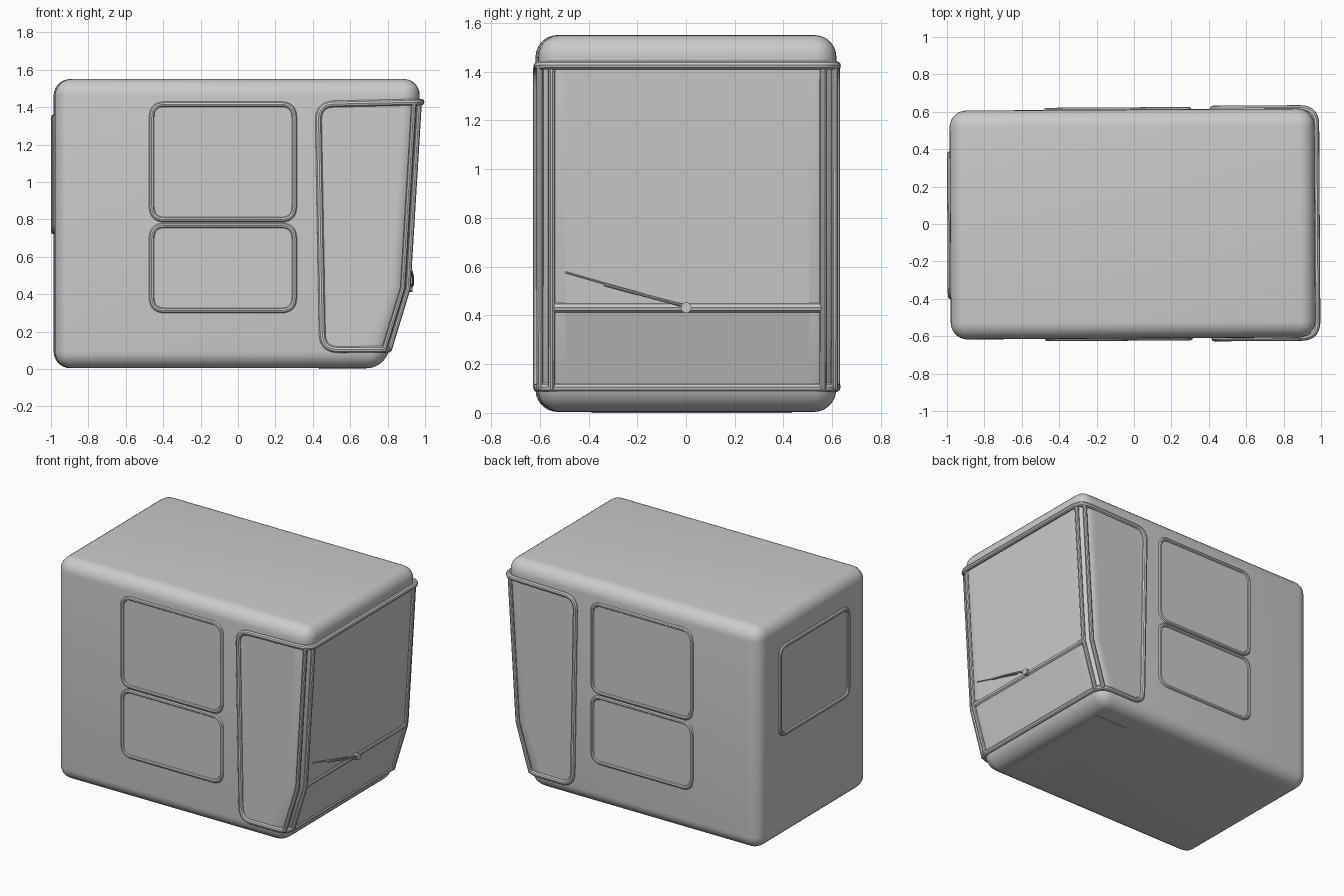
import bpy, bmesh
from mathutils import Vector, Matrix

if "Cube" in bpy.data.objects:
    bpy.data.objects.remove(bpy.data.objects["Cube"])

HALF = 0.612                                   # half width of the cab
FRONT = [(0.775, 0.004), (0.905, 0.43), (0.973, 1.55)]


def front_x(z):
    (x0, z0), (x1, z1) = FRONT[:2] if z < 0.43 else FRONT[1:]
    return x0 + (x1 - x0) * (z - z0) / (z1 - z0)


def add(name, mesh):
    ob = bpy.data.objects.new(name, mesh)
    bpy.context.collection.objects.link(ob)
    bpy.ops.object.select_all(action='DESELECT')
    bpy.context.view_layer.objects.active = ob
    ob.select_set(True)
    bpy.ops.object.shade_smooth_by_angle(angle=0.6)
    return ob


def rounded(points, r, steps=7):
    """Closed loop with every corner rounded off."""
    pts, out = [Vector(p) for p in points], []
    for i, p in enumerate(pts):
        a = p + (pts[i - 1] - p).normalized() * r
        b = p + (pts[(i + 1) % len(pts)] - p).normalized() * r
        for k in range(steps + 1):
            t = k / steps
            out.append(a * (1 - t) ** 2 + p * 2 * t * (1 - t) + b * t * t)
    return out


def tube(name, pts, radius, closed=False):
    cu = bpy.data.curves.new(name, 'CURVE')
    cu.dimensions = '3D'
    cu.bevel_depth = radius
    cu.bevel_resolution = 3
    cu.use_fill_caps = not closed
    sp = cu.splines.new('POLY')
    sp.points.add(len(pts) - 1)
    for q, p in zip(sp.points, pts):
        q.co = (*p, 1)
    sp.use_cyclic_u = closed
    tmp = bpy.data.objects.new(name, cu)
    mesh = bpy.data.meshes.new_from_object(tmp)
    bpy.data.objects.remove(tmp)
    return add(name, mesh)


def pane(name, pts, offset):
    bm = bmesh.new()
    off = Vector(offset)
    f = bm.faces.new([bm.verts.new(Vector(p) + off) for p in pts])
    f.normal_update()
    if f.normal.dot(off) < 0:
        f.normal_flip()
    mesh = bpy.data.meshes.new(name)
    bm.to_mesh(mesh)
    bm.free()
    return add(name, mesh)


# Cab shell: side profile pushed across the width, edges rounded
profile = [(-0.983, 0.004)] + FRONT + [(-0.983, 1.55)]
bm = bmesh.new()
face = bm.faces.new([bm.verts.new((x, -HALF, z)) for x, z in profile])
ext = bmesh.ops.extrude_face_region(bm, geom=[face])
bmesh.ops.translate(bm, vec=(0, 2 * HALF, 0),
                    verts=[v for v in ext['geom'] if isinstance(v, bmesh.types.BMVert)])
bmesh.ops.recalc_face_normals(bm, faces=bm.faces)
edges = [e for e in bm.edges if not all(abs(v.co.z - 0.43) < 1e-4 for v in e.verts)]
bmesh.ops.bevel(bm, geom=edges, offset=0.09, segments=7, profile=0.5,
                affect='EDGES', clamp_overlap=True)
mesh = bpy.data.meshes.new("cab_shell")
bm.to_mesh(mesh)
bm.free()
add("cab_shell", mesh)

# Side windows: two stacked frames per side
for s, side in ((-1, "right"), (1, "left")):
    y = s * (HALF - 0.003)
    for part, z0, z1 in (("upper", 0.799, 1.415), ("lower", 0.313, 0.767)):
        loop = rounded([(-0.465, y, z0), (0.297, y, z0), (0.297, y, z1), (-0.465, y, z1)], 0.07)
        tube(f"{part}_window_frame_{side}", loop, 0.015, True)
        pane(f"{part}_window_glass_{side}", loop, (0, s * 0.006, 0))

# Rear window
loop = rounded([(-0.983, -0.38, 0.735), (-0.983, 0.38, 0.735),
                (-0.983, 0.38, 1.345), (-0.983, -0.38, 1.345)], 0.06)
tube("rear_window_frame", loop, 0.015, True)
pane("rear_window_glass", loop, (-0.003, 0, 0))

# Wraparound trim of the windscreen and quarter windows
top, low = front_x(1.425) + 0.01, front_x(0.105) - 0.005
half_trim = [(top, 1.427), (0.425, 1.415), (0.448, 0.103), (low, 0.105)]
loop = [(x, -HALF, z) for x, z in half_trim] + [(x, HALF, z) for x, z in reversed(half_trim)]
tube("windscreen_trim", rounded(loop, 0.085), 0.018, True)

# Corner pillars and quarter window glass
for s, side in ((-1, "right"), (1, "left")):
    for part, y, dx in (("front", 0.557, 0.001), ("outer", 0.605, -0.028)):
        tube(f"{part}_pillar_{side}",
             [(front_x(z) + dx, s * y, z) for z in (0.1, 0.43, 1.425)], 0.014)
    pane(f"quarter_glass_{side}",
         [(x, s * HALF, z) for x, z in ((0.47, 1.41), (0.47, 0.11), (0.69, 0.11),
                                        (0.81, 0.43), (0.862, 1.41))], (0, s * 0.003, 0))

# Windscreen, lower front pane and the bar between them
for name, z0, z1 in (("windscreen", 0.43, 1.42), ("lower_front_glass", 0.11, 0.43)):
    pane(name, [(front_x(z), y, z) for y, z in ((-0.5, z0), (0.5, z0), (0.5, z1), (-0.5, z1))],
         (0.003, 0, 0))
tube("front_crossbar", [(0.895, -0.55, 0.433), (0.895, 0.55, 0.433)], 0.022)

# Wiper
tube("wiper_hub", [(0.895, -0.005, 0.432), (0.934, -0.005, 0.432)], 0.022)
tube("wiper_arm", [(0.924, 0, 0.435), (0.934, -0.06, 0.452), (0.934, -0.2, 0.489),
                   (0.924, -0.34, 0.527)], 0.007)
tube("wiper_blade", [(0.917, -0.1, 0.462), (0.921, -0.5, 0.577)], 0.004)

# Shallow plate under the floor
bm = bmesh.new()
bmesh.ops.create_cube(bm, size=1, matrix=Matrix.Translation((0.56, 0.02, 0.005))
                      @ Matrix.Diagonal((0.25, 0.82, 0.01, 1)))
mesh = bpy.data.meshes.new("floor_plate")
bm.to_mesh(mesh)
bm.free()
add("floor_plate", mesh)

# The whole cab stands turned by a hair
for ob in bpy.data.objects:
    ob.rotation_euler.z = 0.006
